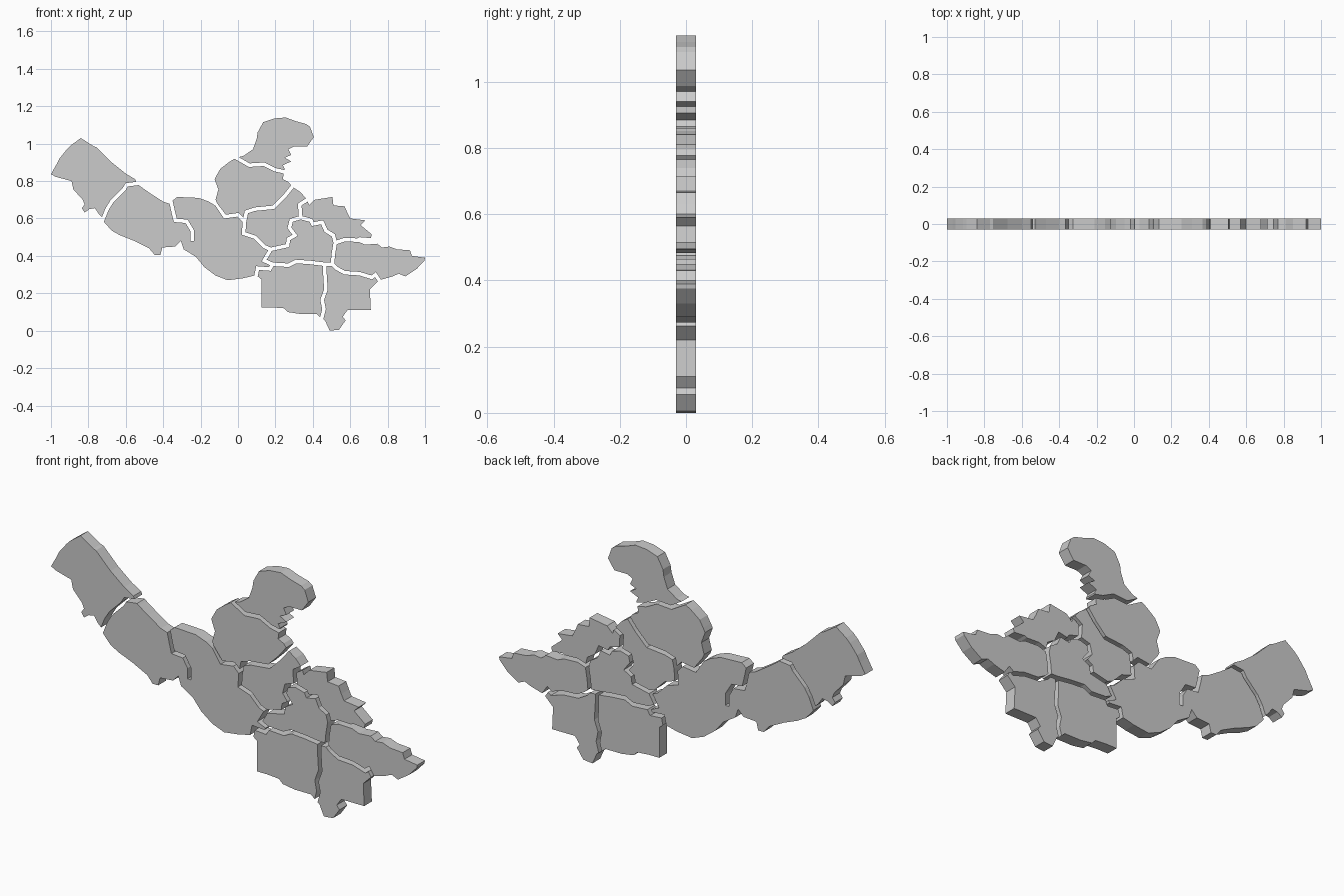
import bpy, bmesh
from mathutils import Vector

DEPTH = 0.06      # plate thickness along y
HALF_GAP = 0.0095  # half the groove between neighbouring regions


def line(*n):
    return [Vector((n[i], n[i + 1])) for i in range(0, len(n), 2)]


# Outer coast of each region (runs anticlockwise, no inset)
coast1 = line(-.54, .787, -.55, .81, -.60, .84, -.675, .90, -.755, .98, -.77, .985, -.84, 1.03,
              -.895, .99, -.915, .97, -.955, .92, -.97, .89, -1, .837, -.975, .823, -.89, .80,
              -.88, .755, -.83, .70, -.82, .675, -.835, .655, -.82, .632, -.795, .65, -.765, .655,
              -.745, .625, -.72, .60)
coast2_low = line(-.72, .60, -.715, .58, -.675, .535, -.63, .51, -.555, .48, -.475, .44,
                  -.445, .405, -.415, .405, -.405, .445, -.335, .45, -.305, .48)
coast2_top = line(-.355, .675, -.40, .69, -.47, .735, -.52, .77, -.54, .787)
coast3_low = line(-.305, .48, -.29, .435, -.225, .395, -.18, .34, -.12, .295, -.055, .27,
                  .025, .28, .097, .297)
coast3_top = line(-.10, .655, -.155, .69, -.21, .71, -.325, .715, -.35, .695, -.355, .675)
coast4 = line(.245, .85, .25, .865, .24, .885, .285, .905, .25, .925, .285, .94, .27, .97,
              .30, .985, .37, .985, .405, 1.035, .385, 1.09, .365, 1.105, .31, 1.12, .255, 1.14,
              .195, 1.135, .135, 1.115, .105, 1.06, .10, 1.025, .08, .97, .03, .935, -.01, .925)
coast5_left = line(-.01, .925, -.05, .90, -.095, .865, -.115, .83, -.125, .81, -.105, .755,
                   -.12, .70, -.10, .655)
coast5_right = line(.29, .77, .27, .795, .24, .81, .245, .85)
coast6 = line(.37, .70, .335, .74, .29, .77)
coast8 = line(.62, .485, .65, .50, .71, .495, .715, .515, .655, .565, .68, .59, .60, .60,
              .585, .63, .57, .665, .51, .67, .505, .715, .41, .70, .38, .67, .37, .70)
coast9 = line(.755, .27, .825, .29, .86, .305, .895, .29, .955, .33, .997, .375, 1, .39,
              .93, .40, .92, .43, .85, .435, .81, .45, .77, .445, .745, .465, .68, .46, .62, .485)
coast10 = line(.097, .297, .125, .275, .125, .125, .18, .125, .245, .12, .265, .10, .33, .09,
               .42, .09, .447, .065)
coast11 = line(.447, .065, .465, .055, .49, 0, .54, .005, .575, .055, .56, .075, .585, .11,
               .71, .11, .705, .22, .755, .27)

# Shared borders
b12 = line(-.54, .787, -.595, .78, -.61, .755, -.675, .69, -.70, .65, -.72, .60)
b23 = line(-.355, .675, -.345, .63, -.335, .59, -.275, .585, -.245, .535, -.245, .48)
join23 = line(-.245, .48, -.305, .48)     # closed part of the border, no groove
b35 = line(-.10, .655, -.07, .61, 0, .62, .035, .585)
b36 = line(.035, .585, .03, .52, .09, .50, .14, .45, .175, .435)
b37 = line(.175, .435, .14, .375, .185, .355)
b310 = line(.185, .355, .17, .33, .105, .335, .097, .297)
b45 = line(-.01, .925, .06, .885, .14, .89, .20, .86, .245, .85)
b56 = line(.035, .585, .045, .635, .09, .65, .19, .66, .25, .72, .29, .77)
b67 = line(.335, .605, .285, .59, .275, .55, .305, .51, .27, .49, .265, .455, .175, .435)
b68 = line(.37, .70, .33, .675, .335, .605)
b78 = line(.335, .605, .39, .59, .40, .57, .45, .58, .47, .535, .51, .51, .52, .47)
b79 = line(.52, .47, .51, .41, .505, .355)
b711 = line(.505, .355, .465, .355)
b710 = line(.465, .355, .385, .365, .31, .37, .27, .35, .185, .355)
b89 = line(.52, .47, .57, .487, .62, .485)
b911 = line(.505, .355, .525, .335, .57, .31, .65, .305, .715, .285, .735, .30, .755, .27)
b1011 = line(.465, .355, .465, .30, .47, .22, .45, .165, .46, .115, .447, .065)


def offset_corner(p, d0, g0, d1, g1):
    """Where the two neighbouring edges meet after moving inward by g0 and g1."""
    n0, n1 = Vector((-d0.y, d0.x)), Vector((-d1.y, d1.x))
    cross = d0.x * d1.y - d0.y * d1.x
    if abs(cross) < 0.15:
        return p + (n0 * g0 + n1 * g1) / 2
    a, b = p + n0 * g0, p + n1 * g1
    w = b - a
    move = a + d0 * ((w.x * d1.y - w.y * d1.x) / cross) - p
    if move.length > 3 * HALF_GAP:
        move *= 3 * HALF_GAP / move.length
    return p + move


def region(name, *chains):
    # Chain the polylines end to end, remembering which edges carry a groove
    pts, gaps = [], []
    end = None
    for i, (chain, gap) in enumerate(chains):
        if end is None:
            nxt = chains[1][0]
            flip = min((chain[-1] - q).length for q in (nxt[0], nxt[-1])) > 1e-4
        else:
            flip = (chain[0] - end).length > 1e-4
        chain = chain[::-1] if flip else chain
        pts += chain[:-1]
        gaps += [gap] * (len(chain) - 1)
        end = chain[-1]
    n = len(pts)
    area = sum(pts[i - 1].x * pts[i].y - pts[i].x * pts[i - 1].y for i in range(n))
    sign = 1 if area > 0 else -1
    dirs = [(pts[(i + 1) % n] - pts[i]).normalized() for i in range(n)]
    out = [offset_corner(pts[i], dirs[i - 1], sign * gaps[i - 1], dirs[i], sign * gaps[i])
           for i in range(n)]
    # Extrude the outline into a flat plate
    bm = bmesh.new()
    face = bm.faces.new([bm.verts.new((p.x, -DEPTH / 2, p.y)) for p in out])
    ext = bmesh.ops.extrude_face_region(bm, geom=[face], use_keep_orig=True)
    moved = [v for v in ext["geom"] if isinstance(v, bmesh.types.BMVert)]
    bmesh.ops.translate(bm, verts=moved, vec=(0, DEPTH, 0))
    bmesh.ops.recalc_face_normals(bm, faces=bm.faces)
    mesh = bpy.data.meshes.new(name)
    bm.to_mesh(mesh)
    bm.free()
    bpy.context.collection.objects.link(bpy.data.objects.new(name, mesh))


def C(chain):
    return chain, 0.0


def B(chain):
    return chain, HALF_GAP


# Eleven regions, each a loop of coasts and borders
region("far_west_region", C(coast1), B(b12))
region("west_region", C(coast2_low), C(join23), B(b23), C(coast2_top), B(b12))
region("west_central_region", C(coast3_low), B(b310), B(b37), B(b36), B(b35), C(coast3_top),
       B(b23), C(join23))
region("north_region", C(coast4), B(b45))
region("north_central_region", C(coast5_left), B(b35), B(b56), C(coast5_right), B(b45))
region("inner_region", C(coast6), B(b56), B(b36), B(b67), B(b68))
region("central_region", B(b67), B(b37), B(b710), B(b711), B(b79), B(b78))
region("northeast_region", C(coast8), B(b68), B(b78), B(b89))
region("east_region", C(coast9), B(b89), B(b79), B(b911))
region("south_region", C(coast10), B(b1011), B(b710), B(b310))
region("southeast_region", C(coast11), B(b911), B(b711), B(b1011))
